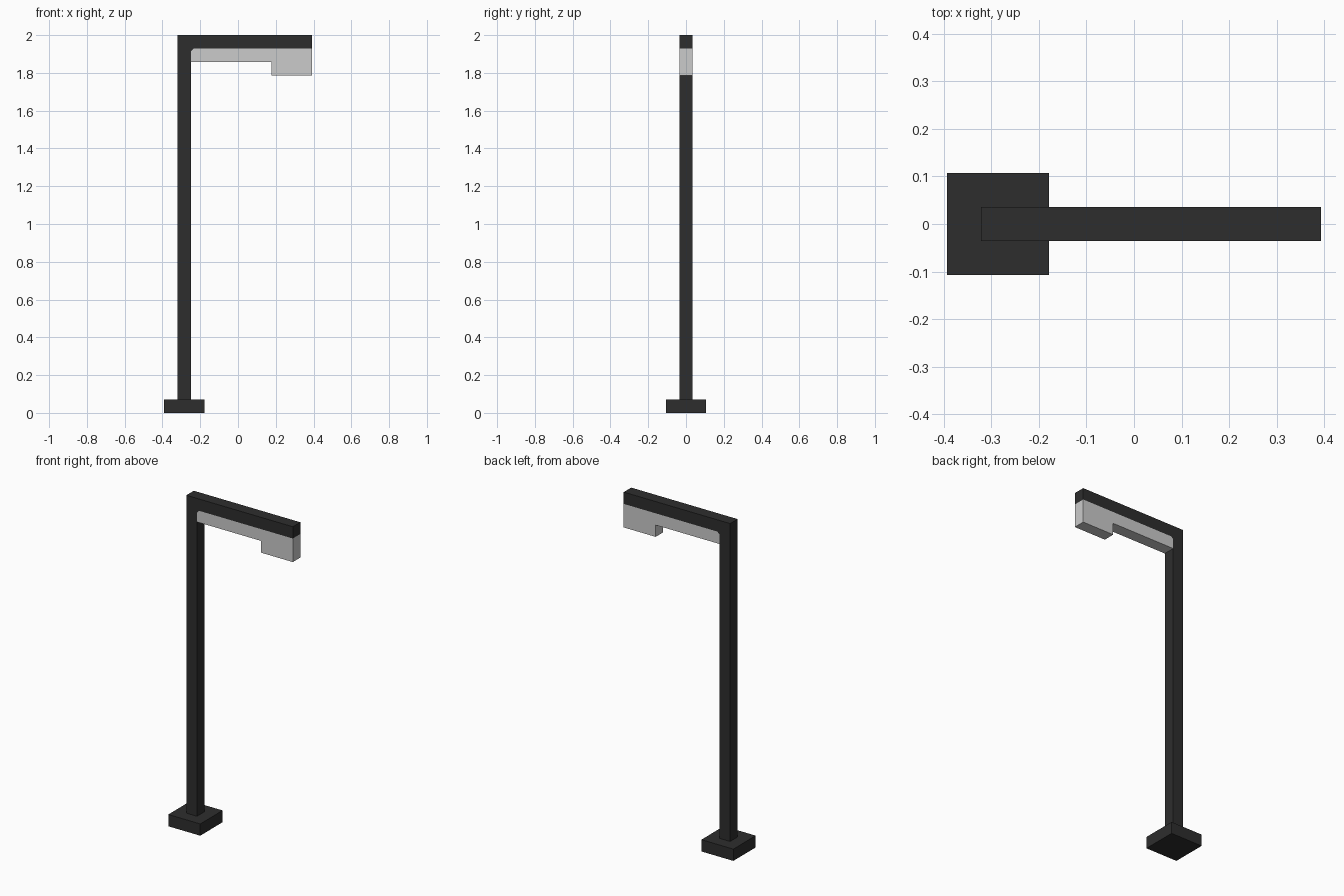
import bpy
import bmesh

if "Cube" in bpy.data.objects:
    bpy.data.objects.remove(bpy.data.objects["Cube"])

U = 2 / 28            # block unit: the lamp is 28 blocks tall
X0 = -5.5 * U         # left edge of the model
C = 0.2               # small corner gusset between post and arm, in blocks


def material(name, value):
    m = bpy.data.materials.new(name)
    m.diffuse_color = (value, value, value, 1)
    m.use_nodes = True
    m.node_tree.nodes["Principled BSDF"].inputs["Base Color"].default_value = m.diffuse_color
    return m


def extrude_profile(name, points, width, mat):
    """Extrude an x/z outline (in blocks) symmetrically along y."""
    bm = bmesh.new()
    h = width * U / 2
    face = bm.faces.new([bm.verts.new((X0 + x * U, -h, z * U)) for x, z in points])
    ext = bmesh.ops.extrude_face_region(bm, geom=[face])
    verts = [g for g in ext["geom"] if isinstance(g, bmesh.types.BMVert)]
    bmesh.ops.translate(bm, verts=verts, vec=(0, 2 * h, 0))
    bmesh.ops.recalc_face_normals(bm, faces=bm.faces)
    mesh = bpy.data.meshes.new(name)
    bm.to_mesh(mesh)
    bm.free()
    mesh.materials.append(mat)
    obj = bpy.data.objects.new(name, mesh)
    bpy.context.collection.objects.link(obj)
    return obj


dark = material("dark metal", 0.027)
light = material("light grey", 0.6)

# square foot plate
extrude_profile("base", [(0, 0), (3, 0), (3, 1), (0, 1)], 3, dark)

# post and overhanging arm as one bent bar
extrude_profile("post_and_arm",
                [(1, 1), (2, 1), (2, 27 - C), (2 + C, 27), (11, 27), (11, 28), (1, 28)],
                1, dark)

# pale stepped lamp housing under the arm
extrude_profile("lamp_housing",
                [(2, 26), (8, 26), (8, 25), (11, 25), (11, 27), (2 + C, 27), (2, 27 - C)],
                1, light)
